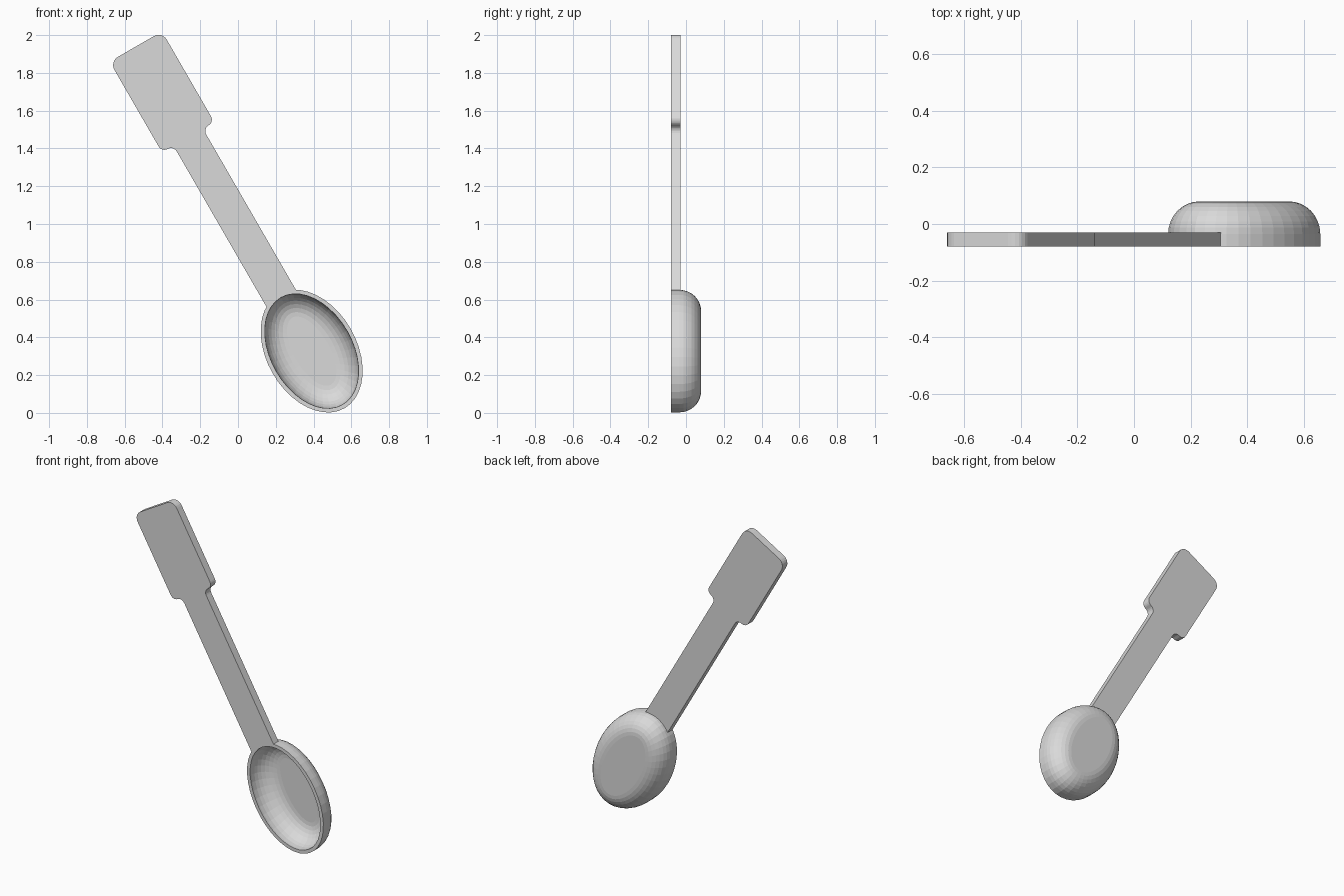
import bpy, bmesh
from math import sin, cos, pi, sqrt, radians
from mathutils import Matrix

cube = bpy.data.objects.get("Cube")
if cube:
    bpy.data.objects.remove(cube, do_unlink=True)

grey = bpy.data.materials.new("light_grey")
grey.use_nodes = True
grey.diffuse_color = (0.7, 0.7, 0.7, 1)
grey.node_tree.nodes["Principled BSDF"].inputs["Base Color"].default_value = (0.7, 0.7, 0.7, 1)

# Spoon frame: x across, y from bowl to handle tip, z towards the front
PLACE = (Matrix.Translation((0.39, 0, 0.327))
         @ Matrix.Rotation(radians(-30), 4, 'Y')
         @ Matrix.Rotation(radians(90), 4, 'X'))
LENGTH, WIDTH = 0.349, 0.238      # bowl half axes
FRONT, BACK = 0.08, -0.08


def finish(bm, name):
    bmesh.ops.recalc_face_normals(bm, faces=bm.faces)
    bm.transform(PLACE)
    mesh = bpy.data.meshes.new(name)
    bm.to_mesh(mesh)
    bm.free()
    mesh.materials.append(grey)
    obj = bpy.data.objects.new(name, mesh)
    bpy.context.collection.objects.link(obj)


def arc(cx, cy, r, start, end, steps=6):
    angles = [radians(start + (end - start) * i / steps) for i in range(steps + 1)]
    return [(cx + r * cos(a), cy + r * sin(a)) for a in angles]


# Bowl: elliptical rings, each given by inset from the outer edge and depth
def rounding(rim, radius, top, floor, steps=8):
    return [(rim + radius * (1 - cos(i * pi / 2 / steps)),
             top + (floor - top) * sin(i * pi / 2 / steps)) for i in range(steps + 1)]


outside = rounding(0, 0.115, 0.035, BACK)
inside = rounding(0.022, 0.122, 0.065, -0.055)
profile = outside[::-1] + [(0, FRONT), (0.022, FRONT)] + inside

SIDES = 40
bm = bmesh.new()
rings = [[bm.verts.new(((WIDTH - d) * cos(2 * pi * i / SIDES),
                        (LENGTH - d) * sin(2 * pi * i / SIDES), z))
          for i in range(SIDES)] for d, z in profile]
for a, b in zip(rings, rings[1:]):
    for i in range(SIDES):
        j = (i + 1) % SIDES
        bm.faces.new((a[i], a[j], b[j], b[i]))
bm.faces.new(rings[0])
bm.faces.new(rings[-1])
finish(bm, "bowl")

# Handle: half outline, mirrored, then extruded; its end follows the bowl rim
NECK, HEAD, STEP, TIP = 0.09, 0.16, 1.308, 1.862
r, corner = 0.035, 0.05
half = []
for i in range(1, 6):
    x = NECK * i / 5
    half.append((x, (LENGTH - 0.01) * sqrt(1 - (x / (WIDTH - 0.01)) ** 2)))
half += arc(NECK + r, STEP - r, r, 180, 90)
half += arc(HEAD - r, STEP + r, r, -90, 0)[1:]
half += arc(HEAD - corner, TIP - corner, corner, 0, 90)
outline = [(0, LENGTH - 0.01)] + half + [(-x, y) for x, y in reversed(half)]

bm = bmesh.new()
face = bm.faces.new([bm.verts.new((x, y, 0.03)) for x, y in outline])
new = bmesh.ops.extrude_face_region(bm, geom=[face])["geom"]
bmesh.ops.translate(bm, vec=(0, 0, FRONT - 0.03),
                    verts=[v for v in new if isinstance(v, bmesh.types.BMVert)])
finish(bm, "handle")
